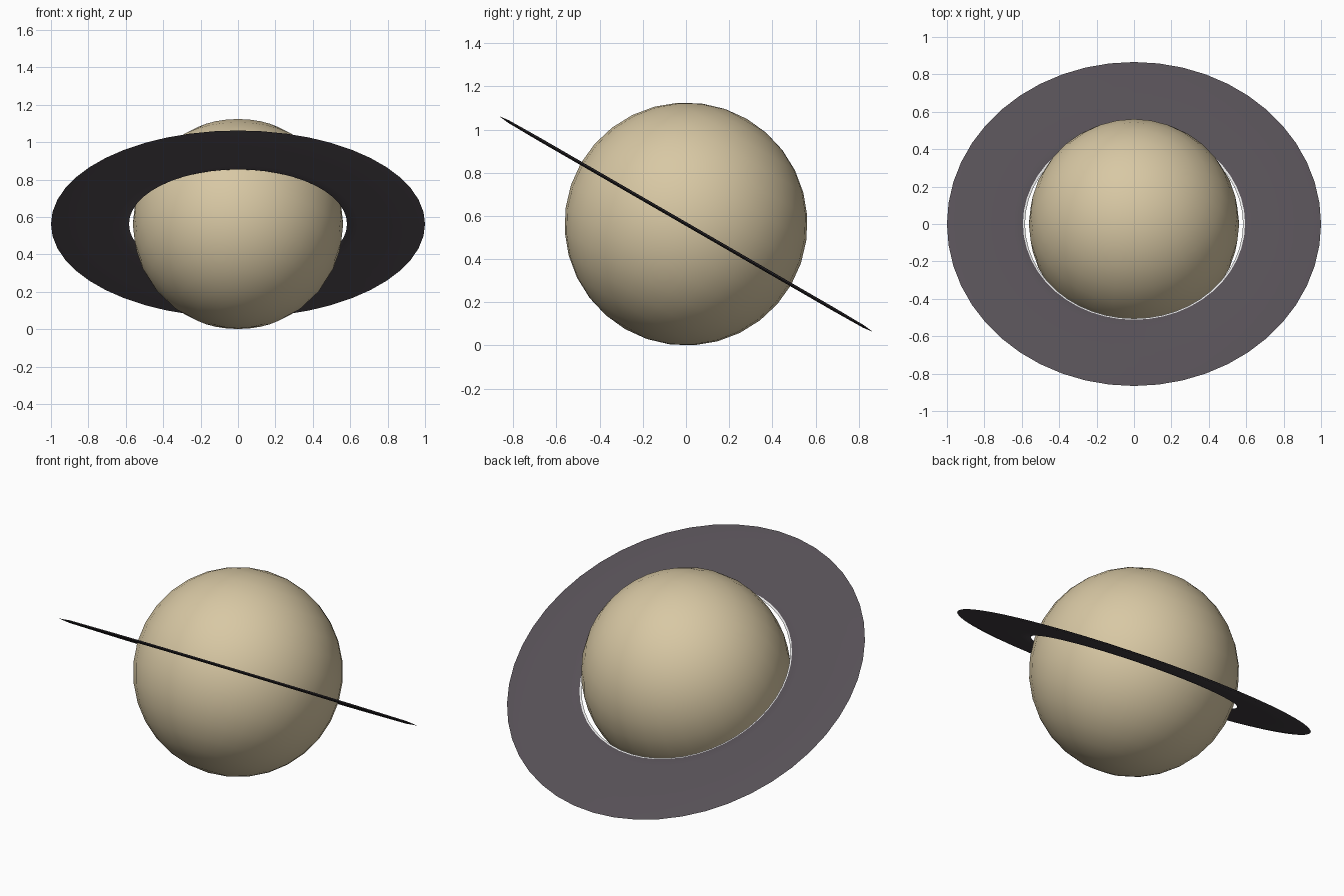
import bpy, bmesh, math
from mathutils import Matrix

if "Cube" in bpy.data.objects:
    bpy.data.objects.remove(bpy.data.objects["Cube"])

R = 0.5625
TILT = Matrix.Translation((0, 0, R)) @ Matrix.Rotation(math.radians(-30), 4, 'X')


def material(name, rgb):
    m = bpy.data.materials.new(name)
    lin = [((c / 255 + 0.055) / 1.055) ** 2.4 for c in rgb]
    m.diffuse_color = (*lin, 1)
    m.use_nodes = True
    m.node_tree.nodes["Principled BSDF"].inputs["Base Color"].default_value = m.diffuse_color
    return m


def make_object(name, bm, mats):
    bmesh.ops.recalc_face_normals(bm, faces=bm.faces)
    bm.transform(TILT)
    me = bpy.data.meshes.new(name)
    bm.to_mesh(me)
    bm.free()
    for m in mats:
        me.materials.append(m)
    ob = bpy.data.objects.new(name, me)
    bpy.context.collection.objects.link(ob)
    bpy.context.view_layer.objects.active = ob
    bpy.ops.object.select_all(action='DESELECT')
    ob.select_set(True)
    bpy.ops.object.shade_smooth_by_angle(angle=math.radians(30))
    return ob


sand = material("sand", (216, 200, 164))
slate = material("slate grey", (86, 80, 86))
white = material("white", (250, 250, 250))

# Planet globe
bm = bmesh.new()
bmesh.ops.create_uvsphere(bm, u_segments=32, v_segments=16, radius=R)
make_object("planet_globe", bm, [sand])

# Tilted ring: thin lens profile spun round the planet axis
N = 48
half = [(0.594, 0.005), (0.64, 0.007), (0.79, 0.008), (0.95, 0.006)]
profile = [(0.583, 0)] + half + [(1.0, 0)] + [(r, -z) for r, z in reversed(half)]
bm = bmesh.new()
loops = []
for i in range(N):
    a = 2 * math.pi * i / N
    loops.append([bm.verts.new((r * math.cos(a), r * math.sin(a), z)) for r, z in profile])
P = len(profile)
for i in range(N):
    a, b = loops[i], loops[(i + 1) % N]
    for j in range(P):
        k = (j + 1) % P
        f = bm.faces.new((a[j], b[j], b[k], a[k]))
        # pale lip on the upper inner edge
        f.material_index = 1 if j == 0 else 0
make_object("planet_ring", bm, [slate, white])
